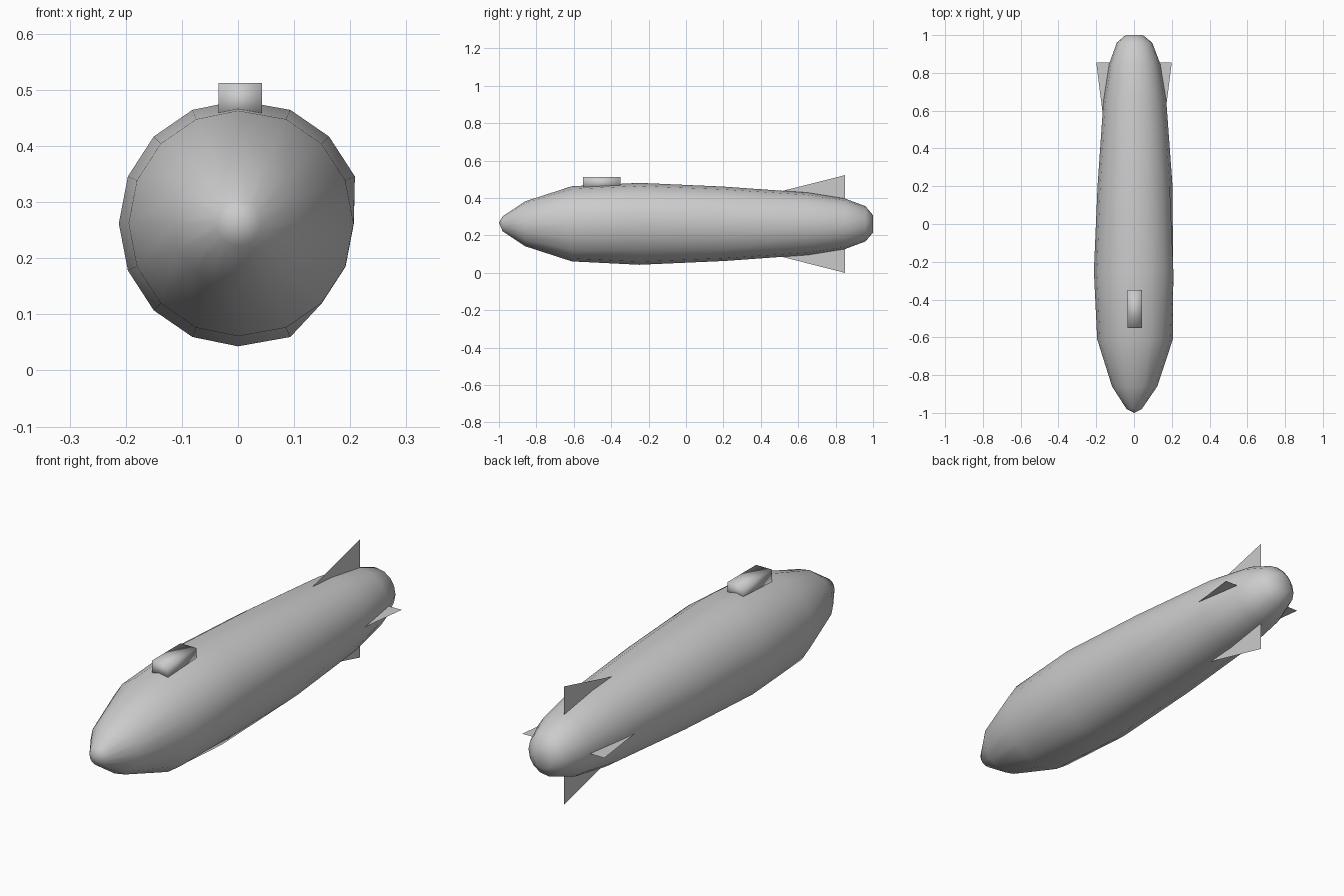
import bpy, bmesh, math

if "Cube" in bpy.data.objects:
    bpy.data.objects.remove(bpy.data.objects["Cube"])

SIDES = 16
AXIS_Z = 0.262


def make_object(name, bm, smooth=True):
    mesh = bpy.data.meshes.new(name)
    bm.to_mesh(mesh)
    bm.free()
    for p in mesh.polygons:
        p.use_smooth = smooth
    ob = bpy.data.objects.new(name, mesh)
    bpy.context.collection.objects.link(ob)
    return ob


# Hull: 16-sided rings along y (position, radius), closed at nose and tail
profile = [(-0.98, 0.040), (-0.86, 0.120), (-0.61, 0.201), (-0.25, 0.219),
           (0.2, 0.199), (0.65, 0.167), (0.85, 0.135), (0.96, 0.094), (1.0, 0.046)]
bm = bmesh.new()
rings = []
for y, r in profile:
    ring = []
    for i in range(SIDES):
        a = 2 * math.pi * i / SIDES
        x, z = 0.97 * r * math.cos(a), r * math.sin(a)
        # slightly fuller right flank, flattened low on the widest ring
        if x > 0.001:
            x += 0.055 * r
        if y == -0.25 and i in (0, 14, 15):
            x, z = x * 0.92, z * 0.92
        ring.append(bm.verts.new((x, y, AXIS_Z + z)))
    rings.append(ring)
for a, b in zip(rings, rings[1:]):
    for i in range(SIDES):
        j = (i + 1) % SIDES
        bm.faces.new((a[i], a[j], b[j], b[i]))
nose = bm.verts.new((0, -1.0, 0.268))
tail = bm.verts.new((0, 1.0, AXIS_Z))
for ring, tip in ((rings[0], nose), (rings[-1], tail)):
    for i in range(SIDES):
        bm.faces.new((ring[i], ring[(i + 1) % SIDES], tip))
bmesh.ops.recalc_face_normals(bm, faces=bm.faces)
make_object("hull", bm)

# Conning tower: softly shaded box sunk into the hull top
bm = bmesh.new()
bmesh.ops.create_cube(bm, size=1)
for v in bm.verts:
    v.co = (0.004 + v.co.x * 0.078, -0.45 + v.co.y * 0.2, 0.481 + v.co.z * 0.062)
make_object("conning_tower", bm)


# Tail fins: thin flat triangles, given as (distance from axis, y)
def fin(name, dx, dz, points):
    bm = bmesh.new()
    bm.faces.new([bm.verts.new((dx * d, y, AXIS_Z + dz * d)) for d, y in points])
    make_object(name, bm, smooth=False)


tall = [(0.172, 0.50), (0.26, 0.85), (0.10, 0.85)]
short = [(0.155, 0.50), (0.20, 0.855), (0.10, 0.855)]
fin("upper_rudder", 0, 1, tall)
fin("lower_rudder", 0, -1, [(d * 0.262 / 0.26, y) for d, y in tall])
fin("right_stern_plane", 1, 0, short)
fin("left_stern_plane", -1, 0, short)
